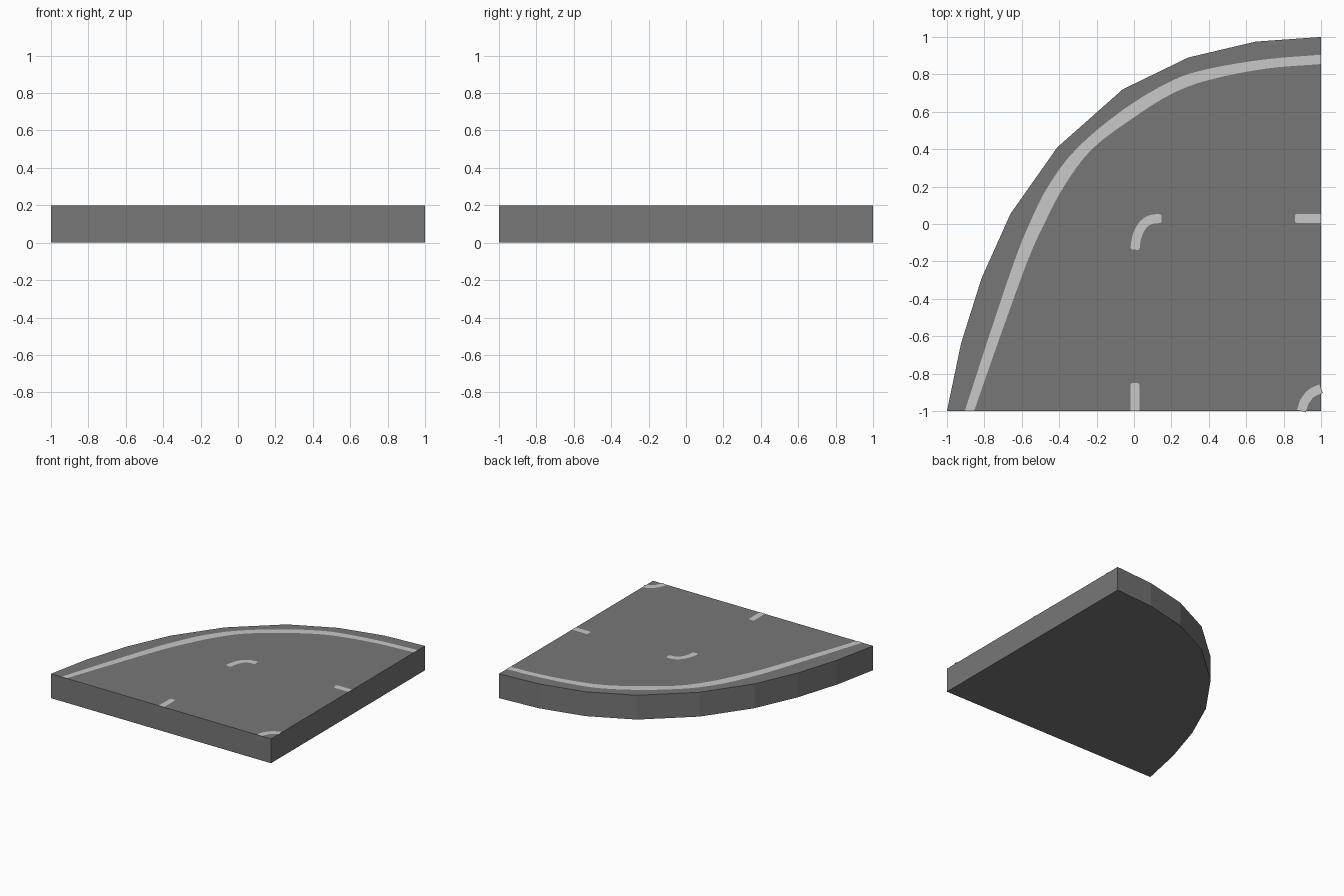
import bpy
import bmesh
from mathutils import Vector

if "Cube" in bpy.data.objects:
    bpy.data.objects.remove(bpy.data.objects["Cube"])

TOP = 0.2


def material(name, value):
    m = bpy.data.materials.new(name)
    m.diffuse_color = (value, value, value, 1)
    m.use_nodes = True
    m.node_tree.nodes["Principled BSDF"].inputs["Base Color"].default_value = m.diffuse_color
    return m


asphalt = material("asphalt grey", 0.185)
paint = material("road paint", 0.58)


def add_object(name, bm, mat):
    bm.normal_update()
    mesh = bpy.data.meshes.new(name)
    bm.to_mesh(mesh)
    bm.free()
    mesh.materials.append(mat)
    ob = bpy.data.objects.new(name, mesh)
    bpy.context.collection.objects.link(ob)
    return ob


def smooth(points, steps=4):
    """Catmull-Rom curve through the points."""
    p = [Vector(q) for q in points]
    p = [2 * p[0] - p[1]] + p + [2 * p[-1] - p[-2]]
    out = []
    for a, b, c, d in zip(p, p[1:], p[2:], p[3:]):
        for i in range(steps):
            t = i / steps
            out.append(0.5 * (2 * b + (c - a) * t + (2 * a - 5 * b + 4 * c - d) * t * t
                              + (3 * b - a - 3 * c + d) * t ** 3))
    return out + [p[-2]]


def painted_band(name, left, right):
    """Thin painted sheet between two edge lines."""
    bm = bmesh.new()
    rows = [[bm.verts.new((q.x, q.y, TOP + 0.002)) for q in edge] for edge in (left, right)]
    for a, b, c, d in zip(rows[0], rows[1], rows[1][1:], rows[0][1:]):
        bm.faces.new((a, b, c, d))
    return add_object(name, bm, paint)


def dash(name, points, width=0.049, ends=(True, True)):
    """Short painted mark along a path, with corners clipped at its free ends."""
    path = smooth(points)
    half = [width / 2] * len(path)
    for free, at in ((ends[0], 0), (ends[1], -1)):
        if free:
            tip = path[at]
            step = (path[1] - tip if at == 0 else path[-2] - tip).normalized() * 0.01
            i = 1 if at == 0 else len(path) - 1
            path.insert(i, tip + step)
            half.insert(i, width / 2)
            half[at] = width / 2 - 0.007
    left, right = [], []
    for i, q in enumerate(path):
        t = (path[min(i + 1, len(path) - 1)] - path[max(i - 1, 0)]).normalized()
        n = Vector((-t.y, t.x)) * half[i]
        left.append(q + n)
        right.append(q - n)
    return painted_band(name, left, right)


# Road slab: faceted outer bend, square inner corner
outline = [(1, -1), (1, 1), (0.65, 0.975), (0.29, 0.89), (-0.06, 0.72), (-0.41, 0.41),
           (-0.66, 0.055), (-0.815, -0.29), (-0.925, -0.64), (-1, -1)]
bm = bmesh.new()
base = bm.faces.new([bm.verts.new((x, y, 0)) for x, y in outline])
new = bmesh.ops.extrude_face_region(bm, geom=[base], use_keep_orig=True)["geom"]
bmesh.ops.translate(bm, vec=(0, 0, TOP), verts=[v for v in new if isinstance(v, bmesh.types.BMVert)])
bmesh.ops.recalc_face_normals(bm, faces=bm.faces)
add_object("road_slab", bm, asphalt)

# Edge line round the outer bend, a little wider in the middle
outer = [(-0.905, -1), (-0.775, -0.6), (-0.64, -0.2), (-0.56, 0), (-0.46, 0.2), (-0.31, 0.4),
         (-0.06, 0.61), (0.2, 0.765), (0.4, 0.83), (0.7, 0.88), (1, 0.905)]
inner = [(-0.855, -1), (-0.715, -0.6), (-0.57, -0.2), (-0.48, 0), (-0.375, 0.2), (-0.225, 0.4),
         (0.0, 0.57), (0.2, 0.695), (0.4, 0.77), (0.7, 0.83), (1, 0.855)]
painted_band("outer_edge_line", smooth(outer), smooth(inner))

# Centre line dashes
dash("centre_dash_bend", [(0.005, -0.137), (0.014, -0.075), (0.04, -0.015), (0.085, 0.022), (0.147, 0.03)])
dash("centre_dash_right", [(0.86, 0.03), (1, 0.03)], ends=(True, False))
dash("centre_dash_front", [(0.005, -1), (0.005, -0.85)], ends=(False, True))

# Inner corner line
dash("inner_corner_line", [(0.895, -1), (0.912, -0.95), (0.948, -0.905), (1, -0.88)], ends=(False, False))

# Every painted sheet faces up
for ob in bpy.context.collection.objects:
    if ob.name != "road_slab" and ob.data.polygons[0].normal.z < 0:
        ob.data.flip_normals()
